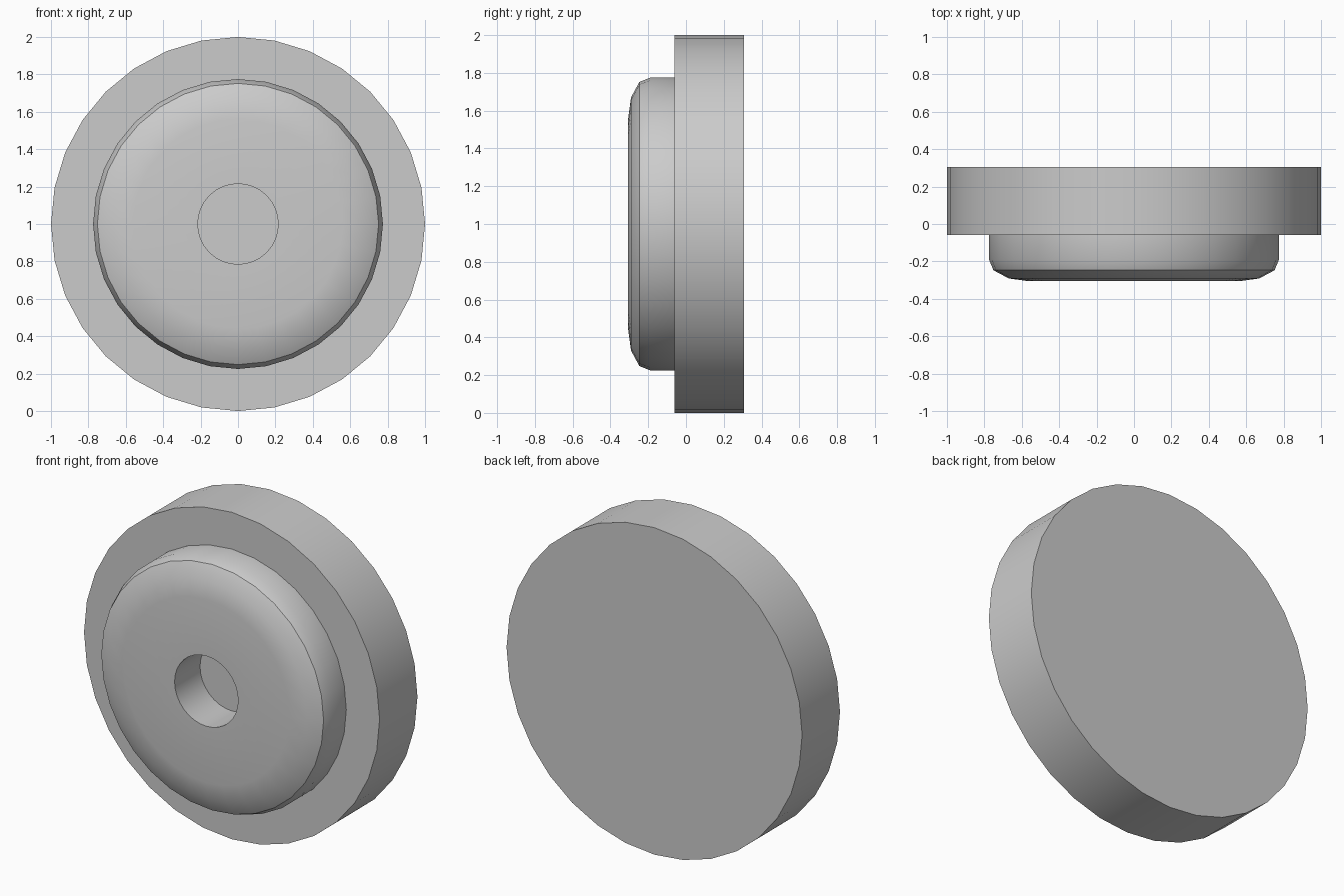
import bpy
import bmesh
from math import cos, sin, tau, radians

SIDES = 32

cube = bpy.data.objects.get("Cube")
if cube:
    bpy.data.objects.remove(cube, do_unlink=True)

grey = bpy.data.materials.new("plain_grey")
grey.use_nodes = True
colour = (0.6, 0.6, 0.6, 1)
grey.diffuse_color = colour
grey.node_tree.nodes["Principled BSDF"].inputs["Base Color"].default_value = colour


def lathe(name, profile, closed=False):
    """Turn (radius, y) points around the y axis; open profiles get end caps."""
    bm = bmesh.new()
    angles = [tau * i / SIDES for i in range(SIDES)]
    rings = [[bm.verts.new((r * cos(a), y, 1 + r * sin(a))) for a in angles]
             for r, y in profile]
    pairs = list(zip(rings, rings[1:]))
    if closed:
        pairs.append((rings[-1], rings[0]))
    else:
        bm.faces.new(rings[0])
        bm.faces.new(rings[-1])
    for a, b in pairs:
        for i in range(SIDES):
            j = (i + 1) % SIDES
            bm.faces.new((a[i], a[j], b[j], b[i]))
    bmesh.ops.recalc_face_normals(bm, faces=bm.faces)
    mesh = bpy.data.meshes.new(name)
    bm.to_mesh(mesh)
    bm.free()
    mesh.materials.append(grey)
    obj = bpy.data.objects.new(name, mesh)
    bpy.context.collection.objects.link(obj)
    bpy.ops.object.select_all(action='DESELECT')
    obj.select_set(True)
    bpy.context.view_layer.objects.active = obj
    bpy.ops.object.shade_smooth_by_angle(angle=radians(30))
    return obj


# Wide back disc, whose front face is the floor of the hole
lathe("back_disc", [(1, 0.306), (1, -0.06)])

# Rounded front boss with a round hole through its middle
lathe("front_boss", [(0.215, -0.06), (0.775, -0.06), (0.775, -0.19), (0.752, -0.247),
                     (0.67, -0.291), (0.56, -0.306), (0.215, -0.306)], closed=True)
